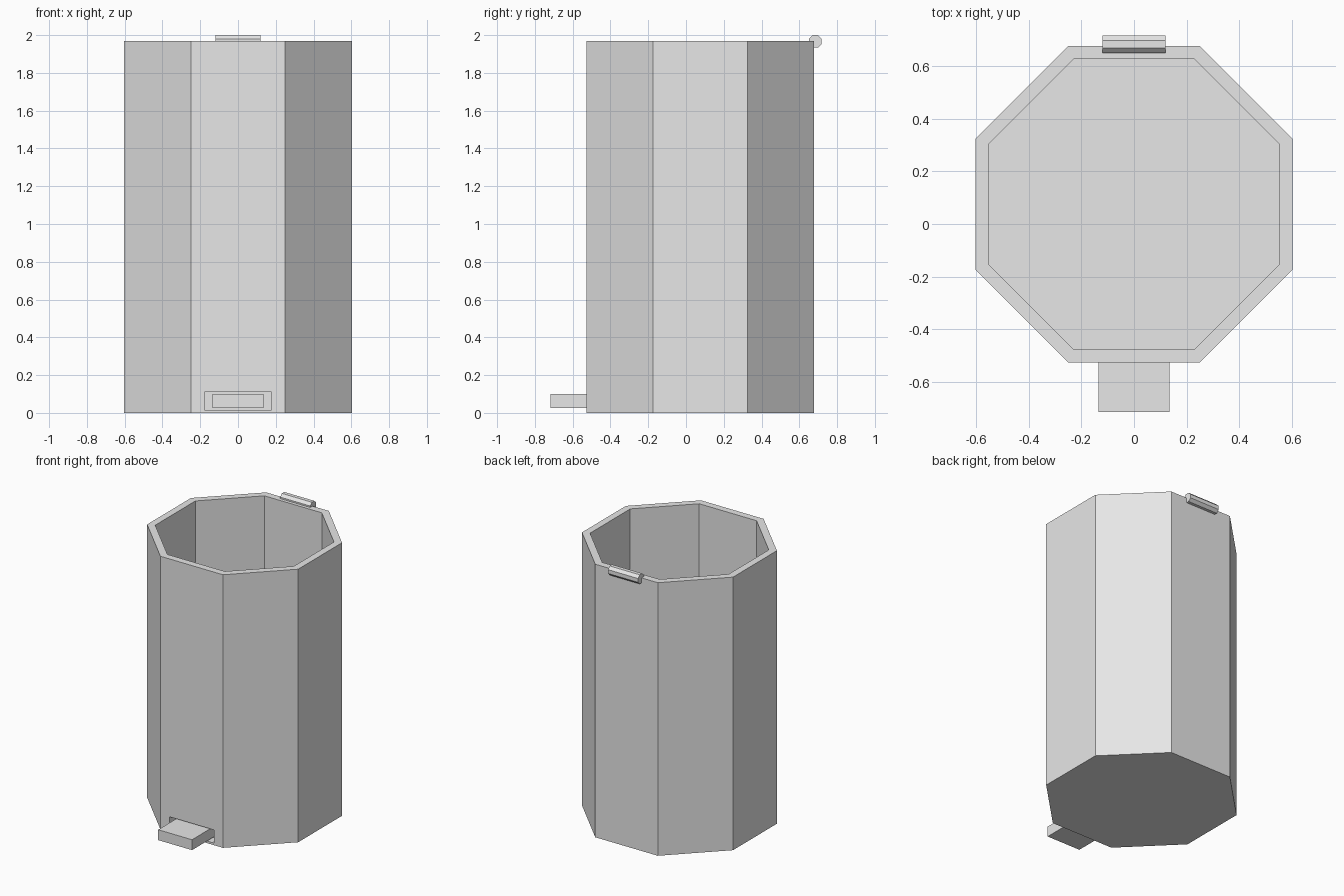
import bpy
import math
from mathutils import Matrix

cube = bpy.data.objects.get("Cube")
if cube:
    bpy.data.objects.remove(cube, do_unlink=True)

CENTRE_Y = 0.075
HEIGHT = 1.97

grey = bpy.data.materials.new("plain grey")
grey.use_nodes = True
colour = (0.8, 0.8, 0.8, 1)
grey.diffuse_color = colour
grey.node_tree.nodes["Principled BSDF"].inputs["Base Color"].default_value = colour


def finish(name):
    obj = bpy.context.object
    obj.name = name
    obj.data.materials.append(grey)
    return obj


def box(name, low, high):
    bpy.ops.mesh.primitive_cube_add(size=1, location=[(a + b) / 2 for a, b in zip(low, high)])
    bpy.context.object.data.transform(Matrix.Diagonal([b - a for a, b in zip(low, high)] + [1]))
    return finish(name)


def octagon(name, apothem, length, location, rotation=(0, 0, 0)):
    # Flat sides face the axes
    bpy.ops.mesh.primitive_cylinder_add(vertices=8, radius=apothem / math.cos(math.pi / 8),
                                        depth=length, location=location, rotation=rotation)
    obj = finish(name)
    obj.data.transform(Matrix.Rotation(math.pi / 8, 4, "Z"))
    return obj


def cut(target, cutter):
    cutter.hide_render = True
    mod = target.modifiers.new("cut", "BOOLEAN")
    mod.operation = "DIFFERENCE"
    mod.solver = "EXACT"
    mod.object = cutter
    bpy.context.view_layer.objects.active = target
    bpy.ops.object.modifier_apply(modifier=mod.name)
    bpy.data.objects.remove(cutter, do_unlink=True)


# Eight-sided bin, hollowed from the top down to a raised floor
body = octagon("bin_body", 0.603, HEIGHT, (0, CENTRE_Y, HEIGHT / 2))
floor, rim = 0.15, HEIGHT + 0.1
cut(body, octagon("hollow", 0.553, rim - floor, (0, CENTRE_Y, (floor + rim) / 2)))

# Recess in the front for the pedal
cut(body, box("pedal_slot", (-0.177, -0.6, 0.015), (0.177, -0.46, 0.11)))

# Foot pedal
box("foot_pedal", (-0.135, -0.717, 0.025), (0.135, -0.46, 0.1))

# Hinge barrel on the back rim
octagon("hinge_barrel", 0.033, 0.24, (0, 0.685, HEIGHT - 0.003), (0, math.pi / 2, 0))
